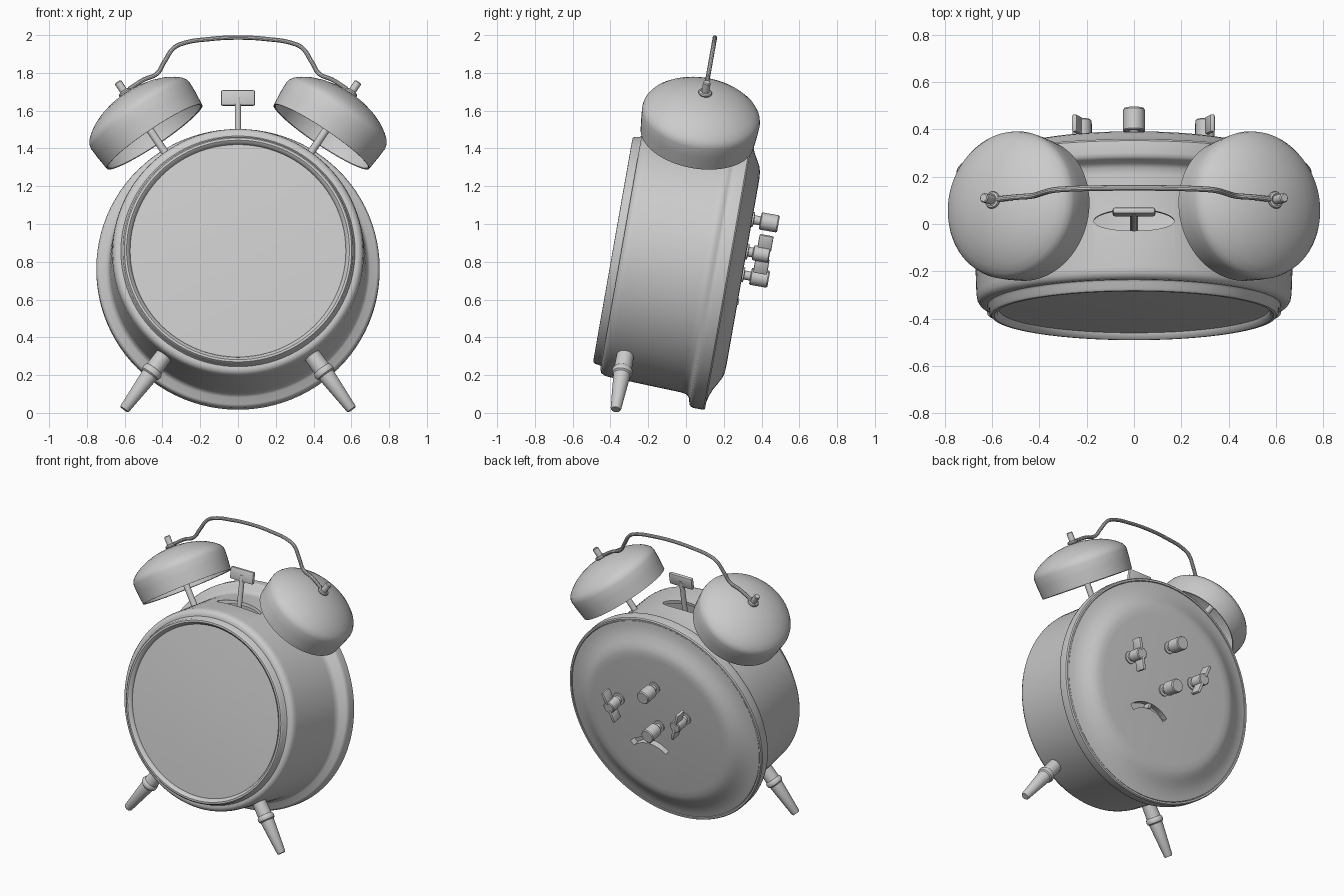
import bpy, bmesh
from math import sin, cos, pi, radians
from mathutils import Matrix, Vector

if "Cube" in bpy.data.objects:
    bpy.data.objects.remove(bpy.data.objects["Cube"])

# Clock frame: local x = right, local y = backwards along the case axis, local z = up the dial
CLOCK = Matrix.Translation((0, 0.23, 0.754)) @ Matrix.Rotation(radians(-10), 4, 'X')
AXIS = Matrix.Rotation(radians(-90), 4, 'X')      # lathe axis -> case axis


def spoke(deg, depth):
    """Lathe axis points radially out of the case at an angle from the top."""
    return Matrix.Translation((0, depth, 0)) @ Matrix.Rotation(radians(deg), 4, 'Y')


def make(name, bm, matrix):
    bmesh.ops.recalc_face_normals(bm, faces=bm.faces)
    me = bpy.data.meshes.new(name)
    bm.to_mesh(me)
    bm.free()
    me.transform(CLOCK @ matrix)
    ob = bpy.data.objects.new(name, me)
    bpy.context.collection.objects.link(ob)
    return ob


def smooth(ob, angle=35):
    bpy.ops.object.select_all(action='DESELECT')
    ob.select_set(True)
    bpy.context.view_layer.objects.active = ob
    bpy.ops.object.shade_smooth_by_angle(angle=radians(angle))
    return ob


def lathe(name, profile, matrix, n=32, closed=False):
    bm = bmesh.new()
    rings = []
    for r, h in profile:
        k = 1 if r == 0 else n
        rings.append([bm.verts.new((r * cos(2 * pi * i / n), r * sin(2 * pi * i / n), h)) for i in range(k)])
    pairs = list(zip(rings, rings[1:])) + ([(rings[-1], rings[0])] if closed else [])
    for a, b in pairs:
        if len(a) == len(b) == 1:      # both on the axis: nothing to span
            continue
        for i in range(n):
            j = (i + 1) % n
            quad = [a[i % len(a)], a[j % len(a)], b[j % len(b)], b[i % len(b)]]
            bm.faces.new(list(dict.fromkeys(quad)))
    return smooth(make(name, bm, matrix))


def box(name, size, matrix, bevel=0.006):
    bm = bmesh.new()
    bmesh.ops.create_cube(bm, size=1, matrix=Matrix.Diagonal((*size, 1)))
    bmesh.ops.bevel(bm, geom=bm.edges[:], offset=bevel, segments=2, affect='EDGES', profile=0.5)
    return smooth(make(name, bm, matrix))


def cut(ob, cutter):
    mod = ob.modifiers.new("cut", 'BOOLEAN')
    mod.operation, mod.object, mod.solver = 'DIFFERENCE', cutter, 'EXACT'
    bpy.context.view_layer.objects.active = ob
    bpy.ops.object.modifier_apply(modifier=mod.name)
    bpy.data.objects.remove(cutter)
    smooth(ob)


# Case: hollow drum with front bezel and flared back rim
case = lathe("case", [
    (0.57, -0.598), (0.578, -0.618), (0.59, -0.627), (0.602, -0.626), (0.61, -0.617), (0.613, -0.592),
    (0.62, -0.582), (0.636, -0.582), (0.652, -0.574), (0.662, -0.558), (0.666, -0.535),
    (0.68, -0.14), (0.685, -0.112), (0.70, -0.095), (0.735, -0.085), (0.746, -0.075), (0.75, -0.06),
    (0.75, -0.008), (0.744, 0.0), (0.732, 0.0), (0.725, -0.03), (0.66, -0.05), (0.645, -0.55), (0.57, -0.575)],
    AXIS, 96, closed=True)

# Hammer slot in the top of the case
slot = lathe("slot_cutter", [(0, 0.58), (1, 0.58), (1, 0.8), (0, 0.8)],
             Matrix.Translation((0, -0.335, 0)) @ Matrix.Diagonal((0.17, 0.046, 1, 1)), 40)
cut(case, slot)

# Domed front glass
lathe("front_glass", [(0, -0.617), (0.2, -0.615), (0.4, -0.609), (0.575, -0.6), (0.575, -0.58), (0, -0.58)], AXIS, 96)

# Back cover with raised centre
back = lathe("back_cover", [
    (0, 0.072), (0.50, 0.072), (0.54, 0.069), (0.57, 0.06), (0.60, 0.044), (0.635, 0.024), (0.67, 0.01),
    (0.70, 0.002), (0.728, -0.003), (0.728, -0.03), (0.64, -0.03), (0.55, 0.012), (0, 0.012)], AXIS, 96)

# Curved speed-adjust slot in the back cover
bm = bmesh.new()
steps = 12
grid = []
for i in range(steps + 1):
    a = radians(-42 + 84 * i / steps)
    grid.append([bm.verts.new((0.1 + r * sin(a), y, -0.36 + r * cos(a)))
                 for r, y in ((0.185, 0.03), (0.225, 0.03), (0.225, 0.15), (0.185, 0.15))])
for a, b in zip(grid, grid[1:]):
    for k in range(4):
        bm.faces.new((a[k], a[(k + 1) % 4], b[(k + 1) % 4], b[k]))
bm.faces.new(grid[0])
bm.faces.new(grid[-1])
cut(back, make("arc_cutter", bm, Matrix()))
box("speed_lever", (0.022, 0.05, 0.035), Matrix.Translation((0.1, 0.053, -0.155)), 0.004)

# Bells, their posts, handle eyelets and feet on both sides
for side, s in (("left", -1), ("right", 1)):
    top = spoke(33.5 * s, -0.29)
    lathe(side + "_bell", [
        (0.298, 0.80), (0.304, 0.80), (0.312, 0.88), (0.315, 0.935), (0.311, 0.955), (0.298, 0.976),
        (0.27, 1.0), (0.23, 1.025), (0.18, 1.047), (0.12, 1.064), (0.06, 1.074), (0, 1.077),
        (0, 1.067), (0.12, 1.054), (0.22, 1.017), (0.285, 0.97), (0.304, 0.935), (0.295, 0.803)],
        top, 64, closed=True)
    lathe(side + "_bell_post", [(0, 0.65), (0.02, 0.65), (0.02, 1.148), (0.016, 1.153), (0, 1.153)], top, 20)
    lathe(side + "_handle_eyelet", [(0.026 + 0.011 * cos(t * pi / 4), 1.085 + 0.011 * sin(t * pi / 4))
                                    for t in range(8)], top, 24, closed=True)
    lathe(side + "_foot", [
        (0, 0.655), (0.045, 0.655), (0.047, 0.755), (0.053, 0.762), (0.056, 0.775), (0.053, 0.789),
        (0.045, 0.796), (0.028, 1.018), (0.024, 1.025), (0, 1.025)], spoke(180 - 36 * s, -0.465), 32)

# Hammer
lathe("hammer_stem", [(0, 0.4), (0.017, 0.4), (0.017, 0.87), (0, 0.87)],
      Matrix.Translation((0, -0.335, 0)), 16)
box("hammer_head", (0.18, 0.026, 0.083), Matrix.Translation((0, -0.335, 0.868)), 0.009)

# Carrying handle
half = [(0.575, 0.925), (0.5, 0.974), (0.43, 1.006), (0.39, 1.07), (0.34, 1.145), (0.29, 1.17), (0.15, 1.193)]
pts = [(-x, u) for x, u in half] + [(0, 1.201)] + half[::-1]
cu = bpy.data.curves.new("handle", 'CURVE')
cu.dimensions = '3D'
cu.bevel_depth, cu.bevel_resolution, cu.resolution_u, cu.use_fill_caps = 0.012, 3, 8, True
sp = cu.splines.new('BEZIER')
sp.bezier_points.add(len(pts) - 1)
for bp, (x, u) in zip(sp.bezier_points, pts):
    bp.co = CLOCK @ Vector((x, -0.29, u))
    bp.handle_left_type = bp.handle_right_type = 'AUTO'
handle = bpy.data.objects.new("handle", cu)
bpy.context.collection.objects.link(handle)
bpy.ops.object.select_all(action='DESELECT')
handle.select_set(True)
bpy.context.view_layer.objects.active = handle
bpy.ops.object.convert(target='MESH')
smooth(bpy.context.view_layer.objects.active)

# Round setting knobs on the back
for name, u in (("upper_knob", 0.287), ("lower_knob", -0.01)):
    lathe(name, [(0, 0.06), (0.04, 0.06), (0.04, 0.08), (0.024, 0.082), (0.024, 0.115), (0.042, 0.115),
                 (0.046, 0.12), (0.046, 0.206), (0.041, 0.213), (0, 0.213)],
          Matrix.Translation((0, 0, u)) @ AXIS, 28)

# Winding keys: hub with two blades
for name, x, turn in (("right_winding_key", 0.30, 18), ("left_winding_key", -0.22, -18)):
    place = Matrix.Translation((x, 0, 0.115))
    lathe(name + "_hub", [(0, 0.06), (0.042, 0.06), (0.042, 0.08), (0.026, 0.082), (0.026, 0.105),
                          (0.04, 0.11), (0.04, 0.19), (0.035, 0.195), (0, 0.195)], place @ AXIS, 28)
    for tag, z in (("upper", 1), ("lower", -1)):
        blade = place @ Matrix.Rotation(radians(turn), 4, 'Y') @ Matrix.Translation((0, 0.162, 0.065 * z))
        box(name + "_" + tag + "_blade", (0.022, 0.075, 0.085), blade, 0.007)
